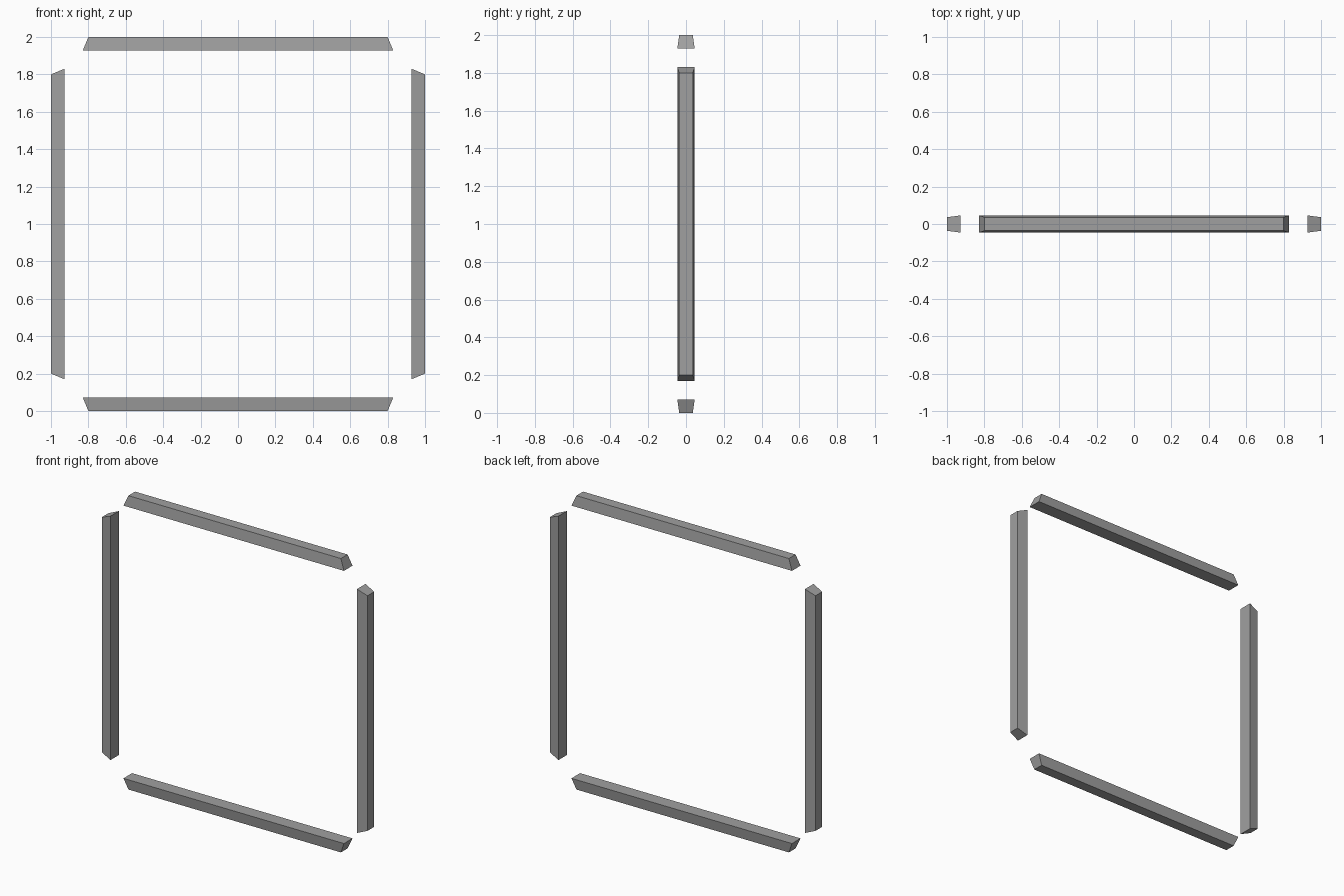
import bpy
import bmesh
from math import radians
from mathutils import Matrix

cube = bpy.data.objects.get("Cube")
if cube:
    bpy.data.objects.remove(cube, do_unlink=True)

GREY = (0.35, 0.35, 0.35, 1.0)
grey = bpy.data.materials.new("mid grey")
grey.use_nodes = True
grey.diffuse_color = GREY
grey.node_tree.nodes["Principled BSDF"].inputs["Base Color"].default_value = GREY

THICK = 0.072
INNER = (0.83, 0.046)   # half length and half depth of the inward face
OUTER = (0.80, 0.036)   # half length and half depth of the outward face


def tapered_bar(name, angle):
    """Bar at the top of the frame, turned about the frame centre."""
    bm = bmesh.new()
    bmesh.ops.create_cube(bm, size=2)
    for v in bm.verts:
        outward = v.co.z > 0
        half_length, half_depth = OUTER if outward else INNER
        v.co.x *= half_length
        v.co.y *= half_depth
        v.co.z = 1.0 if outward else 1.0 - THICK
    turn = Matrix.Translation((0, 0, 1)) @ Matrix.Rotation(radians(angle), 4, "Y")
    bmesh.ops.transform(bm, matrix=turn, verts=bm.verts)
    mesh = bpy.data.meshes.new(name)
    bm.to_mesh(mesh)
    bm.free()
    mesh.materials.append(grey)
    bpy.context.collection.objects.link(bpy.data.objects.new(name, mesh))


# Four separate bars around an open square
for i, side in enumerate(("top", "left", "bottom", "right")):
    tapered_bar(side + "_bar", 90 * i)
